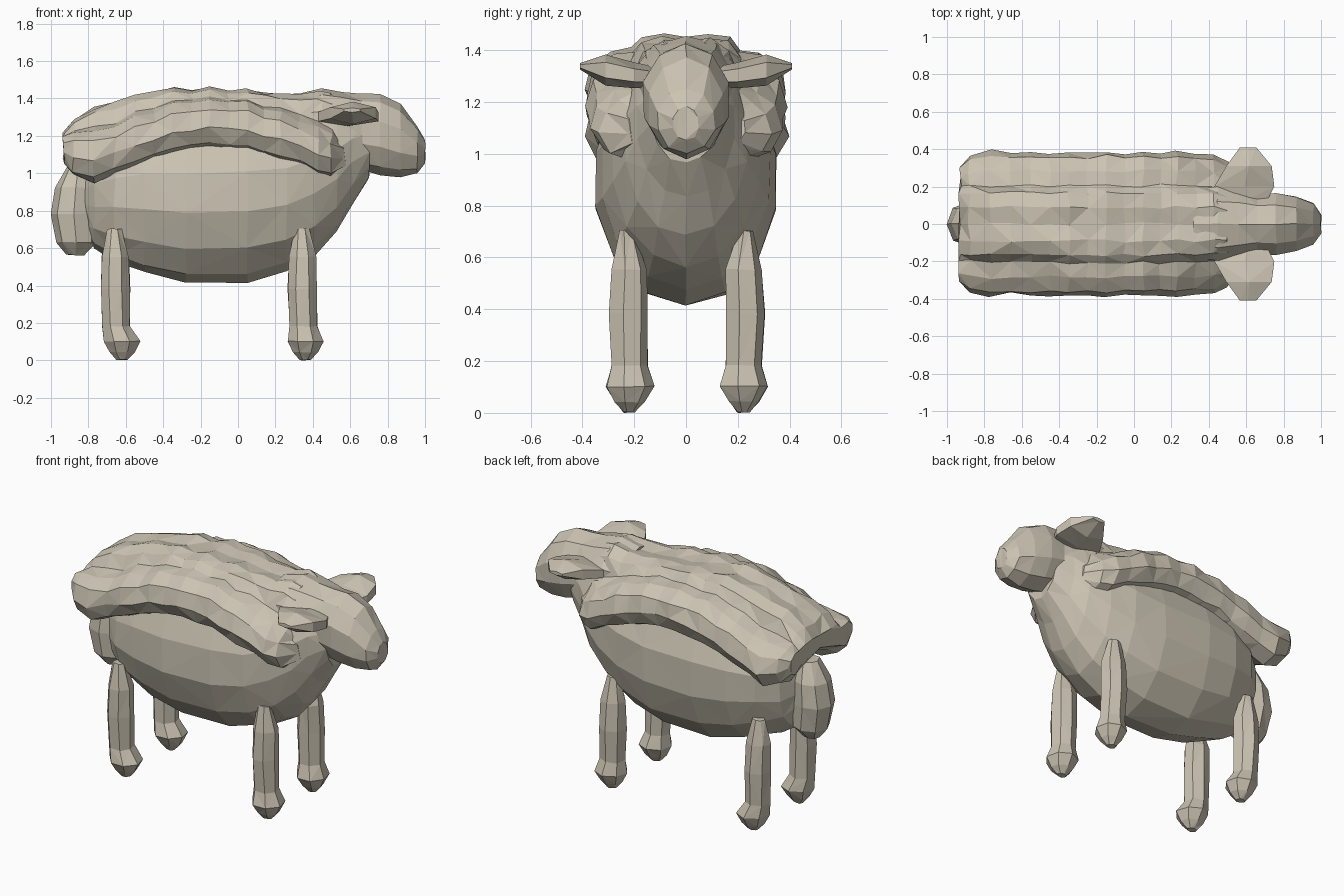
import bpy, bmesh, math, random
from mathutils import Vector

random.seed(4)
wool = bpy.data.materials.new("warm beige")
wool.diffuse_color = (0.60, 0.55, 0.45, 1)

AXES = {  # ring plane directions for each loft direction
    "x": (Vector((0, 1, 0)), Vector((0, 0, 1))),
    "y": (Vector((1, 0, 0)), Vector((0, 0, 1))),
    "z": (Vector((1, 0, 0)), Vector((0, 1, 0))),
}


def skin(name, rings, jitter=0.0):
    """Skin equal-length rings of points into a closed faceted solid."""
    bm = bmesh.new()
    loops = [[bm.verts.new(p + Vector([random.uniform(-jitter, jitter) for _ in range(3)]))
              for p in ring] for ring in rings]
    n = len(loops[0])
    for i, (lo, hi) in enumerate(zip(loops, loops[1:])):
        for k in range(n):
            j = (k + 1) % n
            if (i + k) % 2:  # alternate the diagonals
                bm.faces.new((lo[k], lo[j], hi[k]))
                bm.faces.new((lo[j], hi[j], hi[k]))
            else:
                bm.faces.new((lo[k], lo[j], hi[j]))
                bm.faces.new((lo[k], hi[j], hi[k]))
    for cap in (loops[0], loops[-1]):
        f = bm.faces.new(cap)
        bmesh.ops.triangulate(bm, faces=[f])
    bmesh.ops.recalc_face_normals(bm, faces=bm.faces[:])
    me = bpy.data.meshes.new(name)
    bm.to_mesh(me)
    bm.free()
    me.materials.append(wool)
    ob = bpy.data.objects.new(name, me)
    bpy.context.collection.objects.link(ob)


def loft(name, axis, rings, n=8, jitter=0.0):
    """Skin elliptical rings given as (x, y, z, half_u, half_v)."""
    u, v = AXES[axis]
    angles = [2 * math.pi * k / n + math.pi / 2 for k in range(n)]
    skin(name, [[Vector((x, y, z)) + u * a * math.cos(t) + v * b * math.sin(t)
                 for t in angles] for x, y, z, a, b in rings], jitter)


# Barrel body rising into the neck: x, bottom, top, half width
body = [(-0.82, 0.70, 1.04, 0.08), (-0.77, 0.60, 1.16, 0.18),
        (-0.66, 0.53, 1.26, 0.27), (-0.50, 0.465, 1.33, 0.33),
        (-0.28, 0.41, 1.37, 0.355), (0.05, 0.415, 1.38, 0.355),
        (0.26, 0.475, 1.38, 0.33), (0.41, 0.56, 1.40, 0.29),
        (0.53, 0.68, 1.41, 0.24), (0.61, 0.83, 1.40, 0.19),
        (0.70, 0.96, 1.36, 0.14)]
loft("body", "x", [(x, 0, (lo + hi) / 2, w, (hi - lo) / 2)
                   for x, lo, hi, w in body], n=14, jitter=0.005)

# Head with muzzle: x, centre height, half width, half height
head = [(0.32, 1.27, 0.19, 0.15), (0.45, 1.27, 0.21, 0.185),
        (0.56, 1.245, 0.19, 0.19), (0.66, 1.22, 0.17, 0.205),
        (0.76, 1.205, 0.175, 0.215), (0.87, 1.17, 0.15, 0.195),
        (0.96, 1.125, 0.115, 0.125), (1.0, 1.115, 0.05, 0.065)]
loft("head", "x", [(x, 0, z, w, h) for x, z, w, h in head], n=10, jitter=0.004)

# Tail hanging at the rear
loft("tail", "z", [(-0.87, 0, 0.56, 0.05, 0.04), (-0.865, 0, 0.63, 0.11, 0.10),
                   (-0.88, 0, 0.78, 0.125, 0.12), (-0.87, 0, 0.92, 0.11, 0.11),
                   (-0.85, 0, 1.04, 0.06, 0.06)], n=8, jitter=0.004)

# Fleece: a fat arched roll on each flank joined by two spine rolls
# stations: x, flank centre (y, z), flank radius, spine height
stations = [(-0.93, 0.24, 1.12, 0.07, 1.21), (-0.88, 0.245, 1.10, 0.115, 1.28),
            (-0.77, 0.25, 1.09, 0.142, 1.345), (-0.66, 0.25, 1.12, 0.125, 1.38),
            (-0.55, 0.25, 1.165, 0.14, 1.415), (-0.45, 0.25, 1.195, 0.13, 1.43),
            (-0.35, 0.25, 1.235, 0.14, 1.45), (-0.25, 0.25, 1.245, 0.13, 1.445),
            (-0.15, 0.25, 1.26, 0.138, 1.455), (-0.05, 0.25, 1.255, 0.13, 1.445),
            (0.05, 0.25, 1.245, 0.138, 1.445), (0.14, 0.25, 1.22, 0.13, 1.425),
            (0.23, 0.25, 1.195, 0.138, 1.42), (0.33, 0.25, 1.155, 0.126, 1.42),
            (0.43, 0.24, 1.11, 0.132, 1.445), (0.50, 0.22, 1.09, 0.115, 1.43),
            (0.57, 0.17, 1.09, 0.06, 1.37)]


def fleece_section(x, yc, zc, r, hi):
    """Closed cross-section, mirrored about the spine."""
    half = [(yc + r * math.cos(math.radians(a)), zc + r * math.sin(math.radians(a)))
            for a in (-145, -95, -50, -8, 35, 75)]
    top = zc + r
    half += [(yc * 0.82, top + 0.25 * (hi - top) - 0.01),
             (yc * 0.66, top + 0.75 * (hi - top)), (yc * 0.36, hi)]
    pts = [(0, zc)] + half + [(0, hi - 0.012)] + [(-y, z) for y, z in reversed(half)]
    return [Vector((x, y, z)) for y, z in pts]


skin("fleece", [fleece_section(*s) for s in stations], jitter=0.009)

for side, s in (("left", 1), ("right", -1)):
    # Leaf-shaped ear
    loft(side + "_ear", "y", [(0.61, s * 0.13, 1.295, 0.12, 0.04),
                              (0.59, s * 0.20, 1.30, 0.185, 0.05),
                              (0.615, s * 0.31, 1.32, 0.14, 0.06),
                              (0.61, s * 0.41, 1.335, 0.05, 0.012)], n=6)

    # Legs with knobbly feet
    for end, x, dx in (("front", 0.35, 0.01), ("back", -0.65, 0.03)):
        y = s * 0.22
        loft(f"{side}_{end}_leg", "z",
             [(x + dx, y, 0.0, 0.03, 0.025),
              (x + dx, y, 0.04, 0.068, 0.06),
              (x + dx, y, 0.10, 0.098, 0.097),
              (x, y, 0.18, 0.076, 0.073),
              (x - 0.005, y + s * 0.005, 0.38, 0.08, 0.078),
              (x - 0.005, y, 0.55, 0.075, 0.072),
              (x - 0.01, y + s * 0.01, 0.70, 0.04, 0.03)], n=7, jitter=0.003)

# Ground the model exactly
low = min(v.co.z for o in bpy.data.objects for v in o.data.vertices)
for o in bpy.data.objects:
    for v in o.data.vertices:
        v.co.z -= low
